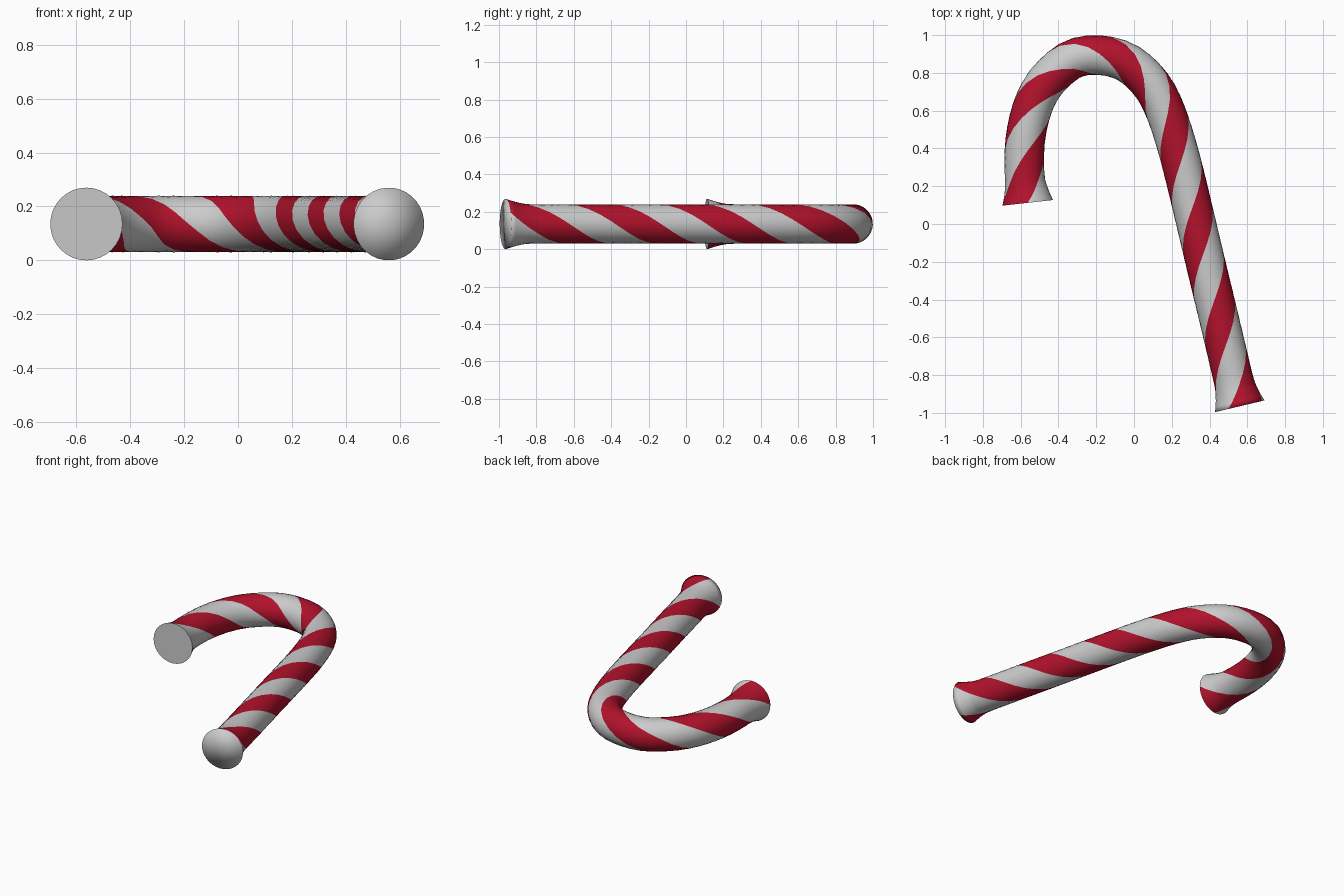
import bpy, bmesh
from math import sin, cos, radians
from mathutils import Vector

if "Cube" in bpy.data.objects:
    bpy.data.objects.remove(bpy.data.objects["Cube"])

# Centre line of the cane, from the long leg's end round the hook
PATH = [(.56, -.965), (.502, -.72), (.445, -.48), (.387, -.24), (.33, 0), (.275, .23),
        (.225, .42), (.165, .60), (.097, .73), (0, .83), (-.1, .88), (-.22, .895),
        (-.32, .875), (-.40, .82), (-.48, .733), (-.54, .61), (-.575, .45),
        (-.58, .28), (-.563, .112)]
R, FLARE, FLARE_LEN, Z = .105, .03, .14, .135
RINGS, SIDES = 56, 32


def catmull(p0, p1, p2, p3, t):
    return .5 * (2 * p1 + (p2 - p0) * t + (2 * p0 - 5 * p1 + 4 * p2 - p3) * t * t
                 + (3 * p1 - p0 - 3 * p2 + p3) * t ** 3)


pts = [Vector((x, y, Z)) for x, y in PATH]
pts = [2 * pts[0] - pts[1]] + pts + [2 * pts[-1] - pts[-2]]
fine = [catmull(*pts[i:i + 4], k / 20) for i in range(len(pts) - 3) for k in range(20)]
fine.append(pts[-2])
dist = [0]
for a, b in zip(fine, fine[1:]):
    dist.append(dist[-1] + (b - a).length)
total = dist[-1]


def at(s):
    """Position and direction at a distance along the path."""
    i = max(k for k in range(len(fine) - 1) if dist[k] <= s + 1e-9)
    seg = fine[i + 1] - fine[i]
    lo, hi = fine[max(i - 3, 0)], fine[min(i + 4, len(fine) - 1)]
    return fine[i] + seg * ((s - dist[i]) / seg.length), (hi - lo).normalized()


def material(name, rgb):
    m = bpy.data.materials.new(name)
    m.diffuse_color = (*rgb, 1)
    m.use_nodes = True
    m.node_tree.nodes["Principled BSDF"].inputs["Base Color"].default_value = m.diffuse_color
    return m


# Ring positions: even, with extra rings in the flared ends
stops = sorted({total * i / RINGS for i in range(RINGS + 1)}
               | {.028, .085, total - .028, total - .085})

# Twisted tube; the stripes follow its columns of faces
bm = bmesh.new()
rings = []
for s in stops:
    p, t = at(s)
    side = Vector((t.y, -t.x, 0))
    near_end = max(0, 1 - min(s, total - s) / FLARE_LEN)
    r = R + FLARE * near_end ** 1.7
    start = radians(27 - 1107 * s / total)
    ring = []
    for k in range(SIDES):
        a = start + radians(360) * k / SIDES
        ring.append(bm.verts.new(p + side * (r * cos(a)) + Vector((0, 0, r * sin(a)))))
    rings.append(ring)
for a, b in zip(rings, rings[1:]):
    for k in range(SIDES):
        n = (k + 1) % SIDES
        f = bm.faces.new((a[k], a[n], b[n], b[k]))
        f.smooth = True
        f.material_index = 1 if (k * 4 // SIDES) % 2 == 0 else 0

# End caps: softly shaded on the long leg, flat on the hook
centre = bm.verts.new(at(0)[0])
for k in range(SIDES):
    f = bm.faces.new((rings[0][(k + 1) % SIDES], rings[0][k], centre))
    f.smooth = True
bm.faces.new(rings[-1])
bmesh.ops.recalc_face_normals(bm, faces=bm.faces)

mesh = bpy.data.meshes.new("striped_cane")
bm.to_mesh(mesh)
bm.free()
mesh.materials.append(material("white", (.8, .8, .8)))
mesh.materials.append(material("red", (.45, .006, .025)))
cane = bpy.data.objects.new("striped_cane", mesh)
bpy.context.collection.objects.link(cane)
